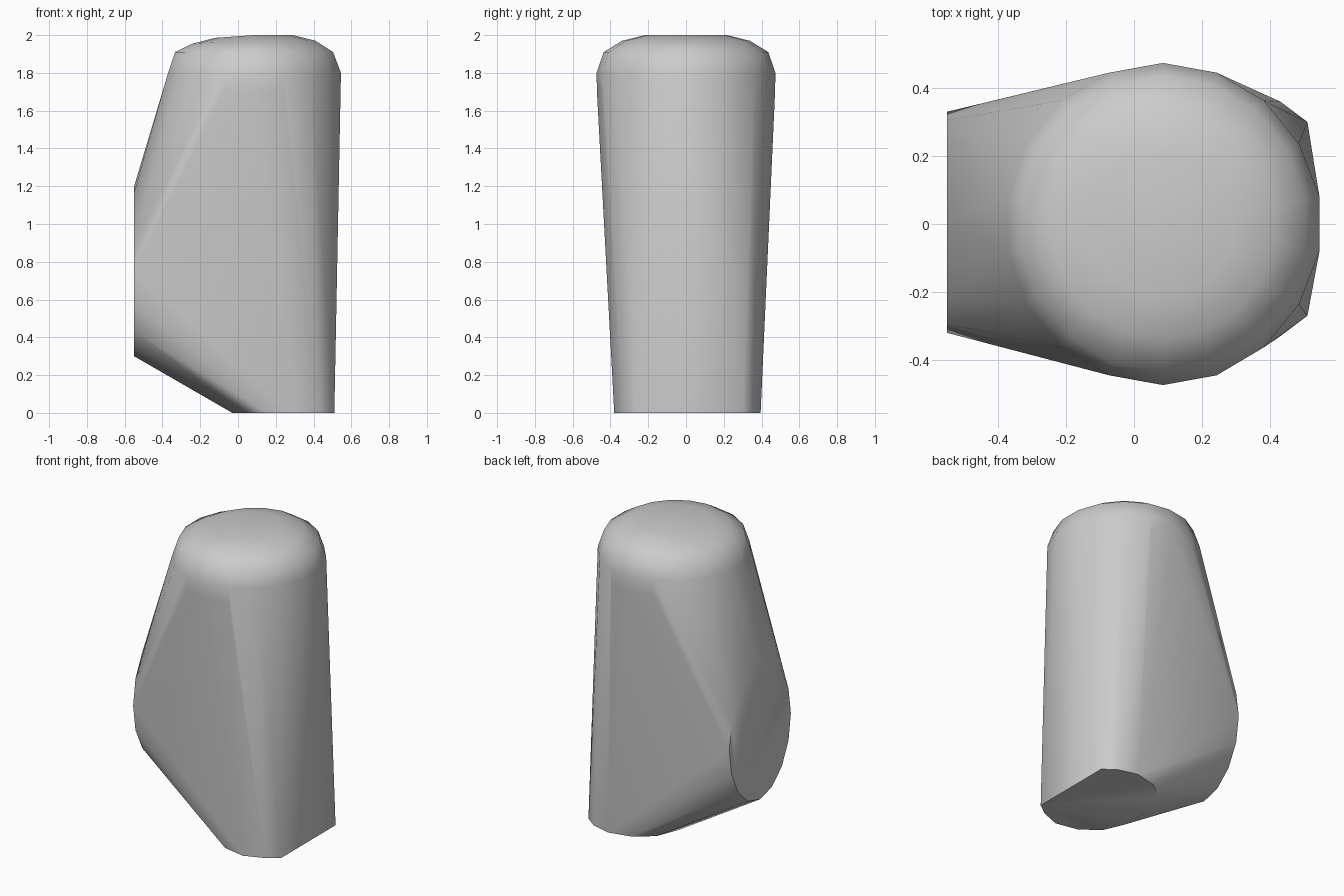
import bpy, bmesh
from math import sin, cos, radians, tau

if "Cube" in bpy.data.objects:
    bpy.data.objects.remove(bpy.data.objects["Cube"])

pts = []

# Domed top: stacked rings (radius, height) around the upper axis
CX, SIDES = 0.085, 18
for r, z in [(0.46, 1.70), (0.462, 1.80), (0.425, 1.91), (0.33, 1.97), (0.21, 2.0)]:
    for i in range(SIDES):
        a = tau * (i + 0.5) / SIDES
        x = CX + r * cos(a)
        y = r * sin(a) * 1.025
        if z < 1.9 and x > 0.5:
            x += 0.005
        if z > 1.96 and x < CX:      # the dome droops toward the left
            z2 = z - 0.015 * (CX - x) / r
        else:
            z2 = z
        pts.append((x, y, z2))

# Upright flat oval on the left
for i in range(16):
    a = tau * i / 16
    pts.append((-0.55, 0.005 + 0.325 * cos(a), 0.75 + 0.45 * sin(a)))

# Foot outline on the ground
foot = [(-0.03, -0.12), (0.03, -0.26), (0.15, -0.35), (0.30, -0.38), (0.43, -0.33), (0.51, -0.27),
        (0.51, 0.30), (0.43, 0.36), (0.30, 0.395), (0.15, 0.36), (0.03, 0.27), (-0.03, 0.12)]
pts += [(x, y, 0) for x, y in foot]

# Skin stretched over the dome, oval and foot
bm = bmesh.new()
for p in pts:
    bm.verts.new(p)
res = bmesh.ops.convex_hull(bm, input=bm.verts)
junk = {g for g in res["geom_interior"] + res["geom_unused"] if isinstance(g, bmesh.types.BMVert)}
bmesh.ops.delete(bm, geom=list(junk), context='VERTS')
bmesh.ops.recalc_face_normals(bm, faces=bm.faces)
me = bpy.data.meshes.new("rounded_block")
bm.to_mesh(me)
bm.free()
ob = bpy.data.objects.new("rounded_block", me)
bpy.context.collection.objects.link(ob)
bpy.context.view_layer.objects.active = ob
ob.select_set(True)
bpy.ops.object.shade_smooth_by_angle(angle=radians(50))
